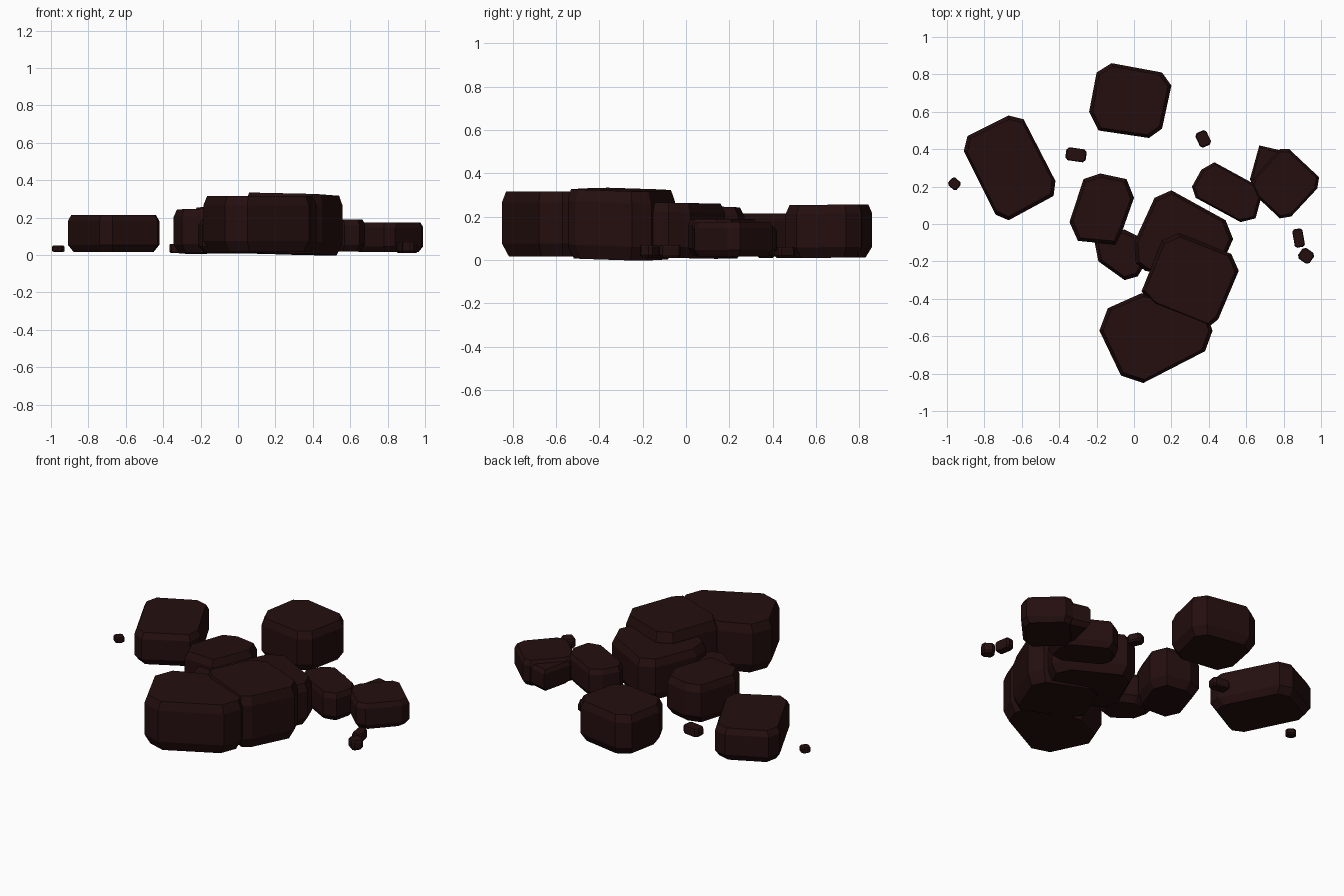
import bpy
import bmesh
from math import sin, cos, radians
from mathutils import Vector

default_cube = bpy.data.objects.get("Cube")
if default_cube:
    bpy.data.objects.remove(default_cube, do_unlink=True)

stone = bpy.data.materials.new("dark_brown_stone")
stone.use_nodes = True
colour = (0.018, 0.0045, 0.0045, 1)
stone.diffuse_color = colour
stone.node_tree.nodes["Principled BSDF"].inputs["Base Color"].default_value = colour


def rock(name, bottom, top, outline, tilt=(0, 0), rim=0.02):
    """Stack four rings of the outline: chamfered foot, straight wall, chamfered top."""
    points = [Vector(p) for p in outline]
    centre = sum(points, Vector((0, 0))) / len(points)
    height = top - bottom
    rings = [(bottom, rim * 1.7), (bottom + height * 0.2, 0),
             (top - height * 0.17, 0), (top, rim)]
    bm = bmesh.new()
    layers = []
    for z, inset in rings:
        layer = []
        for p in points:
            offset = p - centre
            offset *= 1 - inset / offset.length
            lean = offset.dot(Vector(tilt))
            layer.append(bm.verts.new((*(centre + offset), z + lean)))
        layers.append(layer)
    bm.faces.new(layers[0])
    bm.faces.new(layers[-1])
    count = len(points)
    for low, high in zip(layers, layers[1:]):
        for i in range(count):
            j = (i + 1) % count
            bm.faces.new((low[i], low[j], high[j], high[i]))
    bmesh.ops.recalc_face_normals(bm, faces=bm.faces[:])
    mesh = bpy.data.meshes.new(name)
    bm.to_mesh(mesh)
    bm.free()
    mesh.materials.append(stone)
    obj = bpy.data.objects.new(name, mesh)
    bpy.context.collection.objects.link(obj)
    return obj


def pebble(name, x, y, width, depth, angle, bottom, top):
    """Small stone with a corner-cut rectangular footprint."""
    a, b = width / 2, depth / 2
    cut = min(a, b) * 0.4
    corners = [(a, b - cut), (a - cut, b), (cut - a, b), (-a, b - cut),
               (-a, cut - b), (cut - a, -b), (a - cut, -b), (a, cut - b)]
    c, s = cos(radians(angle)), sin(radians(angle))
    outline = [(x + u * c - v * s, y + u * s + v * c) for u, v in corners]
    rock(name, bottom, top, outline, rim=0.006)


# Separate boulders at the back and side
rock("back_boulder", 0.01, 0.255,
     [(-.2, .81), (-.12, .86), (.15, .81), (.2, .74),
      (.15, .51), (.08, .46), (-.19, .5), (-.24, .6)], (0, .01))
rock("right_boulder", 0.015, 0.215,
     [(-.89, .47), (-.67, .58), (-.59, .56), (-.42, .23),
      (-.43, .15), (-.67, .02), (-.74, .05), (-.91, .39)])

# Central heap
rock("inner_boulder", 0.01, 0.245,
     [(-.27, .24), (-.18, .27), (-.04, .24), (0, .14),
      (-.06, -.03), (-.1, -.11), (-.3, -.09), (-.345, .01)], (.02, -.02))
rock("inner_low_rock", 0.01, 0.19,
     [(-.21, -.1), (-.19, -.2), (-.05, -.3), (.02, -.28),
      (.08, -.18), (.05, -.08), (-.05, -.03), (-.15, -.04)])
rock("middle_boulder", 0.01, 0.265,
     [(.11, .14), (.2, .18), (.49, .02), (.53, -.08),
      (.45, -.26), (.36, -.32), (.06, -.25), (.01, -.21), (0, -.1)], (0, -.02))
rock("tall_boulder", 0.005, 0.325,
     [(.15, -.09), (.24, -.05), (.52, -.16), (.56, -.25),
      (.45, -.51), (.4, -.55), (.1, -.43), (.04, -.36)], (-.03, -.02))
rock("front_boulder", 0.015, 0.317,
     [(-.14, -.45), (.04, -.37), (.28, -.4), (.39, -.49), (.42, -.57),
      (.38, -.68), (.05, -.85), (-.07, -.81), (-.185, -.57)])

# Low rocks on the left side
rock("left_inner_rock", 0.02, 0.19,
     [(.36, .29), (.43, .33), (.65, .21), (.68, .14),
      (.65, .03), (.57, .01), (.33, .14), (.31, .2)], rim=0.015)
rock("left_outer_rock", 0.015, 0.175,
     [(.78, .4), (.83, .4), (.99, .25), (.98, .19),
      (.84, .04), (.78, .03), (.62, .18), (.64, .25)], rim=0.015)
rock("left_back_rock", 0.02, 0.155,
     [(.67, .42), (.8, .39), (.84, .33), (.8, .2),
      (.72, .15), (.64, .19), (.62, .24)], rim=0.015)

# Scattered pebbles
pebble("right_pebble", -.96, .215, .06, .055, -40, .015, .05)
pebble("middle_pebble", -.31, .37, .11, .07, -8, .01, .06)
pebble("back_pebble", .37, .455, .065, .085, 25, .01, .06)
pebble("left_pebble", .88, -.075, .055, .1, 10, .01, .07)
pebble("left_front_pebble", .92, -.17, .075, .07, -35, .01, .07)
